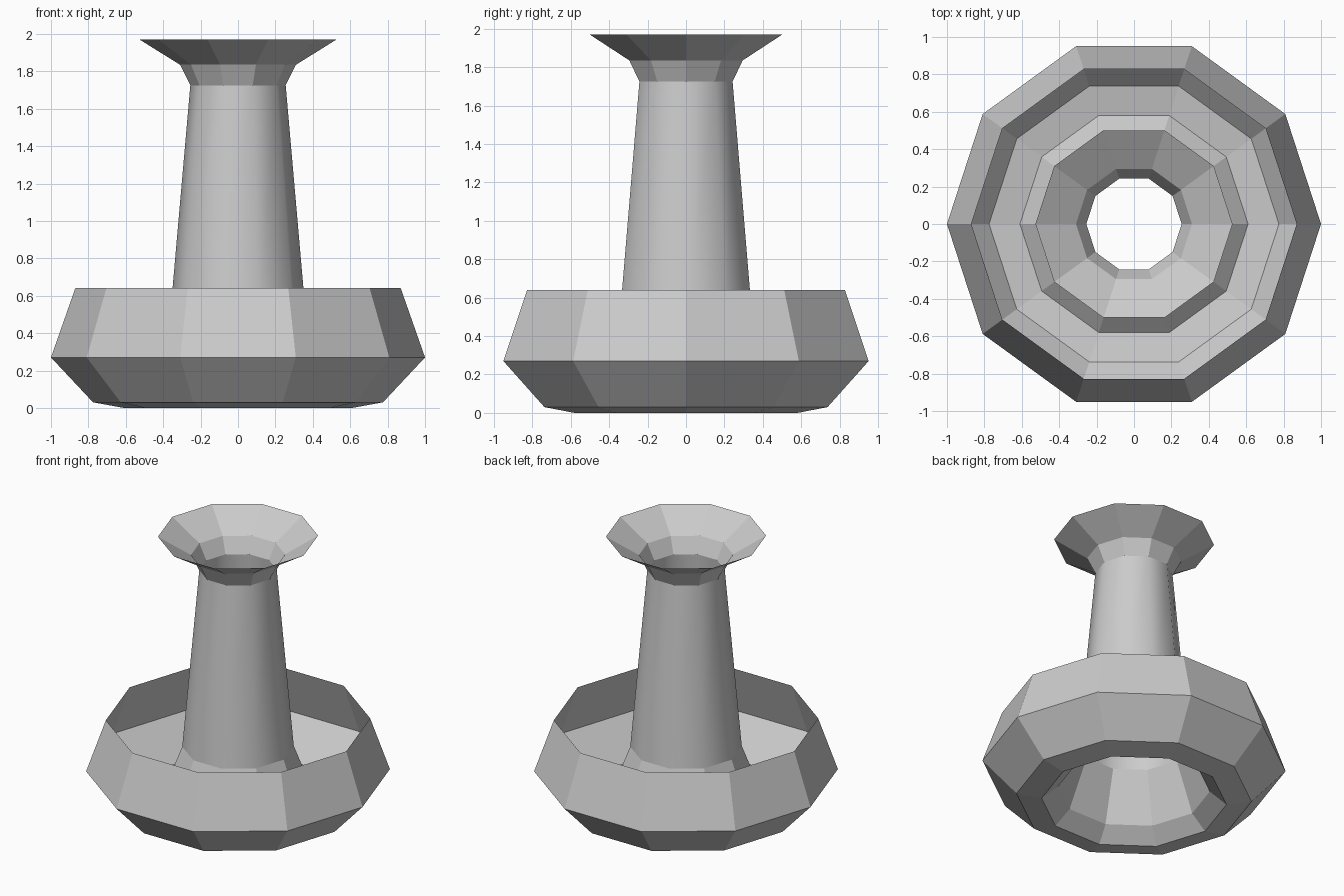
import bpy, bmesh
from math import cos, sin, tau

if "Cube" in bpy.data.objects:
    bpy.data.objects.remove(bpy.data.objects["Cube"])

SIDES = 10


def lathe(name, profile, smooth=False):
    """Open thin surface: revolve (radius, z) points into a ten-sided shell."""
    bm = bmesh.new()
    rings = [[bm.verts.new((r * cos(tau * i / SIDES), r * sin(tau * i / SIDES), z))
              for i in range(SIDES)] for r, z in profile]
    for low, high in zip(rings, rings[1:]):
        for i in range(SIDES):
            j = (i + 1) % SIDES
            face = bm.faces.new((low[i], low[j], high[j], high[i]))
            face.smooth = smooth
    mesh = bpy.data.meshes.new(name)
    bm.to_mesh(mesh)
    bm.free()
    obj = bpy.data.objects.new(name, mesh)
    bpy.context.collection.objects.link(obj)
    return obj


# Wide bowl: foot of the stem, underside, belly and open upper rim
lathe("bowl", [(0.367, 0.445), (0.50, 0.095), (0.61, 0.0), (0.775, 0.03),
               (1.0, 0.27), (0.87, 0.64)])

# Hollow tapering stem, smooth shaded
lathe("stem", [(0.367, 0.445), (0.255, 1.725)], smooth=True)

# Flared funnel mouth
lathe("funnel", [(0.255, 1.725), (0.31, 1.835), (0.527, 1.97)])
